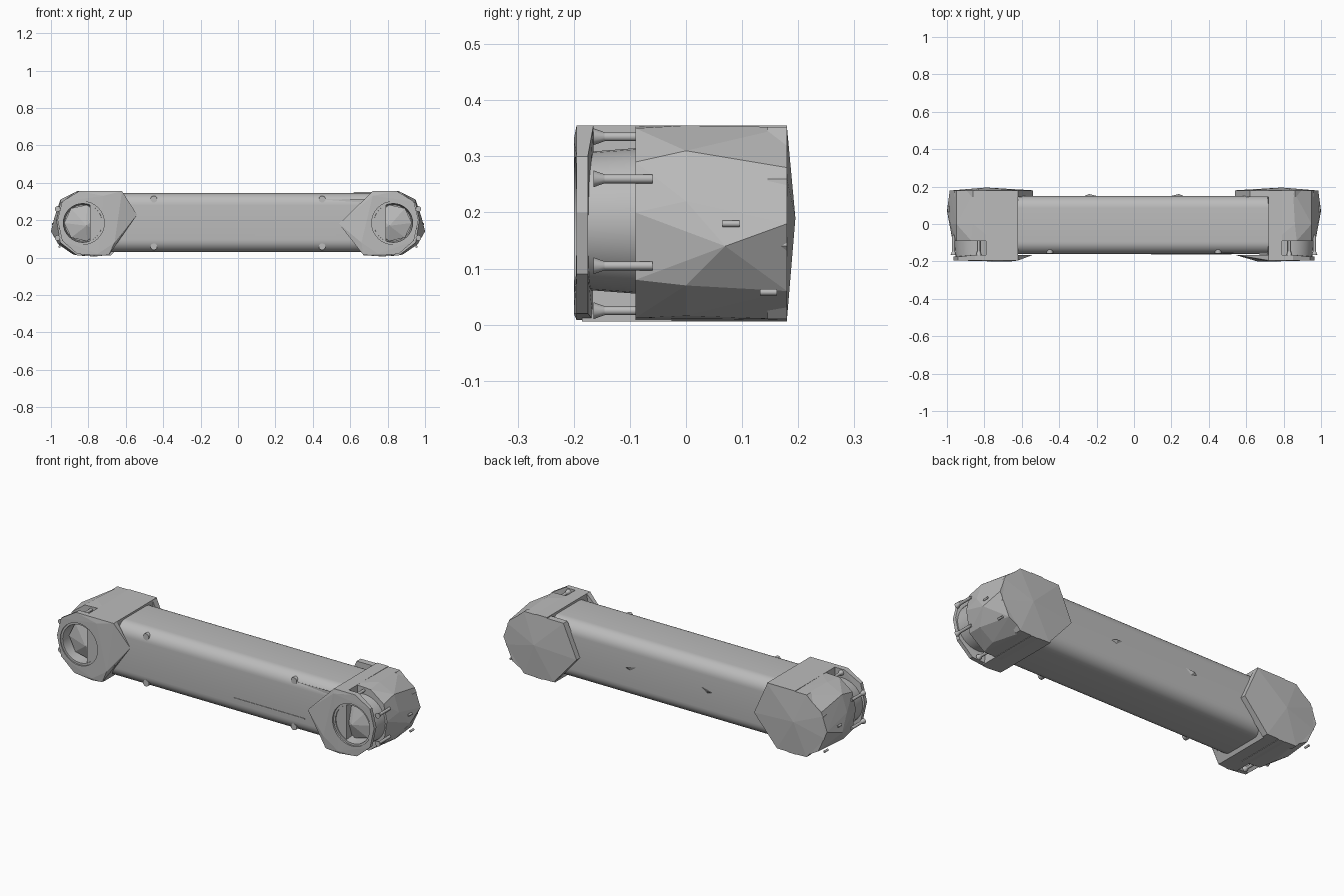
import bpy, bmesh, math
from mathutils import Vector, Matrix

cube = bpy.data.objects.get("Cube")
if cube:
    bpy.data.objects.remove(cube, do_unlink=True)

grey = bpy.data.materials.new("hull grey")
grey.use_nodes = True
tone = (0.5, 0.5, 0.5, 1)
grey.diffuse_color = tone
grey.node_tree.nodes["Principled BSDF"].inputs["Base Color"].default_value = tone


def finish(name, bm, smooth=False):
    bmesh.ops.recalc_face_normals(bm, faces=bm.faces[:])
    mesh = bpy.data.meshes.new(name)
    bm.to_mesh(mesh)
    bm.free()
    obj = bpy.data.objects.new(name, mesh)
    bpy.context.collection.objects.link(obj)
    mesh.materials.append(grey)
    if smooth:
        bpy.ops.object.select_all(action='DESELECT')
        obj.select_set(True)
        bpy.context.view_layer.objects.active = obj
        bpy.ops.object.shade_smooth_by_angle(angle=math.radians(35))
    return obj


def hull(name, points):
    """Faceted solid wrapped around a few points."""
    bm = bmesh.new()
    for p in points:
        bm.verts.new(p)
    res = bmesh.ops.convex_hull(bm, input=bm.verts[:])
    loose = [v for v in bm.verts if not v.link_faces]
    bmesh.ops.delete(bm, geom=loose, context='VERTS')
    return finish(name, bm)


def lathe(name, profile, centre, sides, smooth=True):
    """Turn (radius, y) pairs around the y axis; closes into a loop."""
    bm = bmesh.new()
    rings = []
    for r, y in profile:
        rings.append([bm.verts.new((centre[0] + r * math.cos(a), centre[1] + y,
                                    centre[2] + r * math.sin(a)))
                      for a in (math.tau * i / sides for i in range(sides))])
    for a, b in zip(rings, rings[1:] + rings[:1]):
        for i in range(sides):
            j = (i + 1) % sides
            bm.faces.new((a[i], a[j], b[j], b[i]))
    bmesh.ops.remove_doubles(bm, verts=bm.verts[:], dist=0.0001)
    return finish(name, bm, smooth)


def rod(name, start, end, r1, r2, sides=12):
    start, end = Vector(start), Vector(end)
    axis = end - start
    bm = bmesh.new()
    turn = axis.to_track_quat('Z', 'Y').to_matrix().to_4x4()
    bmesh.ops.create_cone(bm, cap_ends=True, segments=sides, radius1=r1, radius2=r2,
                          depth=axis.length,
                          matrix=Matrix.Translation((start + end) / 2) @ turn)
    return finish(name, bm, True)


# Long beam with rounded edges
bm = bmesh.new()
bmesh.ops.create_cube(bm, size=1, matrix=Matrix.Translation((0, -0.005, 0.187))
                      @ Matrix.Diagonal((1.5, 0.31, 0.315, 1)))
edges = [e for e in bm.edges if abs(e.verts[0].co.x - e.verts[1].co.x) > 1]
bmesh.ops.bevel(bm, geom=edges, offset=0.065, segments=8, profile=0.5, affect='EDGES')
finish("main_beam", bm, True)

# Ends: side sign, inner edge at the top, at the pointed wing, at the bottom
for side, s, top, tip, tip_z, low in (("right", -1, 0.62, 0.54, 0.23, 0.69),
                                      ("left", 1, 0.72, 0.54, 0.18, 0.67)):
    def at(y, outline):
        return [(s * x, y, z) for x, z in outline]

    # Cross piece that wraps the beam end
    block = [(top, 0.355), (0.79, 0.355), (0.79, 0.006), (low, 0.012), (top, 0.12)]
    hull(side + "_bracket", at(-0.185, block) + at(0.18, block))

    # Faceted end housing
    front = [(0.75, 0.355), (0.87, 0.35), (0.95, 0.29), (0.97, 0.2), (0.95, 0.08),
             (0.86, 0.012), (0.75, 0.006)]
    middle = [(0.86, 0.355), (0.95, 0.31), (0.98, 0.22), (0.96, 0.07), (0.88, 0.016)]
    rear = [(0.75, 0.352), (0.85, 0.352), (0.95, 0.28), (0.985, 0.18), (0.93, 0.06),
            (0.84, 0.01), (0.75, 0.006)]
    hull(side + "_housing", at(-0.09, front) + at(0, middle)
         + at(0.07, [(1, 0.14)]) + at(0.18, rear))

    # Rear plate with a pointed inner wing
    back = [(0.62, 0.35), (0.86, 0.352), (0.96, 0.26), (0.97, 0.14), (0.86, 0.01),
            (0.68, 0.01), (0.54, 0.17)]
    hull(side + "_rear_plate", at(0.145, back) + at(0.18, back)
         + at(0.195, [(0.79, 0.19)]))

    # Front plate with a round opening
    face = [(top, 0.355), (0.85, 0.355), (0.94, 0.3), (0.965, 0.2), (0.94, 0.09),
            (0.86, 0.02), (0.75, 0.008), (low, 0.014)]
    plate = hull(side + "_front_plate", at(-0.165, face[:2] + face[-2:] + [(tip, tip_z)])
                 + at(-0.175, face) + at(-0.195, face)
                 + at(-0.2, [(0.66, 0.08), (0.75, 0.02), (0.72, 0.33)]))
    centre = (s * 0.83, 0, 0.185)
    cutter = lathe(side + "_opening_cutter", [(0, -0.3), (0.115, -0.3), (0.115, -0.12),
                                              (0, -0.12)], centre, 32)
    cutter.hide_render = True
    cutter.hide_viewport = True
    cut = plate.modifiers.new("round opening", 'BOOLEAN')
    cut.operation = 'DIFFERENCE'
    cut.object = cutter

    # Collar and faceted lens inside the opening
    lathe(side + "_collar", [(0.13, -0.085), (0.122, -0.19), (0.104, -0.19),
                             (0.096, -0.085)], centre, 32)
    rim = [(0.83 + 0.1 * math.cos(a), 0.185 + 0.1 * math.sin(a))
           for a in (math.tau * i / 7 for i in range(7))]
    hull(side + "_lens", at(-0.085, rim) + at(-0.14, rim) + at(-0.17, [(0.81, 0.17)]))

    # Pins with flared heads in the front gap
    for x, z in ((0.83, 0.335), (0.965, 0.26), (0.965, 0.105), (0.83, 0.025)):
        px = s * x
        rod(side + "_pin", (px, -0.15, z), (px, -0.06, z), 0.008, 0.008)
        rod(side + "_pin_head", (px, -0.165, z), (px, -0.145, z), 0.015, 0.008)

    # Small pegs on the outer end
    for x, y, z in ((0.99, 0.08, 0.18), (0.955, 0.147, 0.058)):
        rod(side + "_peg", (s * x, y - 0.015, z), (s * x, y + 0.015, z), 0.006, 0.006)

    # Bolts near the front edges of the beam
    for z in (0.312, 0.058):
        rod(side + "_bolt", (s * 0.45, -0.158, z), (s * 0.45, -0.12, z), 0.018, 0.018)

    # Small fin on the back of the beam
    hull(side + "_back_fin", [(s * 0.19, 0.148, 0.21), (s * 0.27, 0.148, 0.19),
                              (s * 0.24, 0.16, 0.2), (s * 0.23, 0.148, 0.18)])

# Thin seam and spike along the front of the beam
hull("front_seam", [(x, y, z) for x in (0.09, 0.52) for y in (-0.163, -0.15)
                    for z in (0.118, 0.124)])
hull("front_spike", [(0.46, -0.155, 0.31), (0.72, -0.16, 0.315),
                     (0.72, -0.16, 0.29), (0.72, -0.13, 0.3)])
